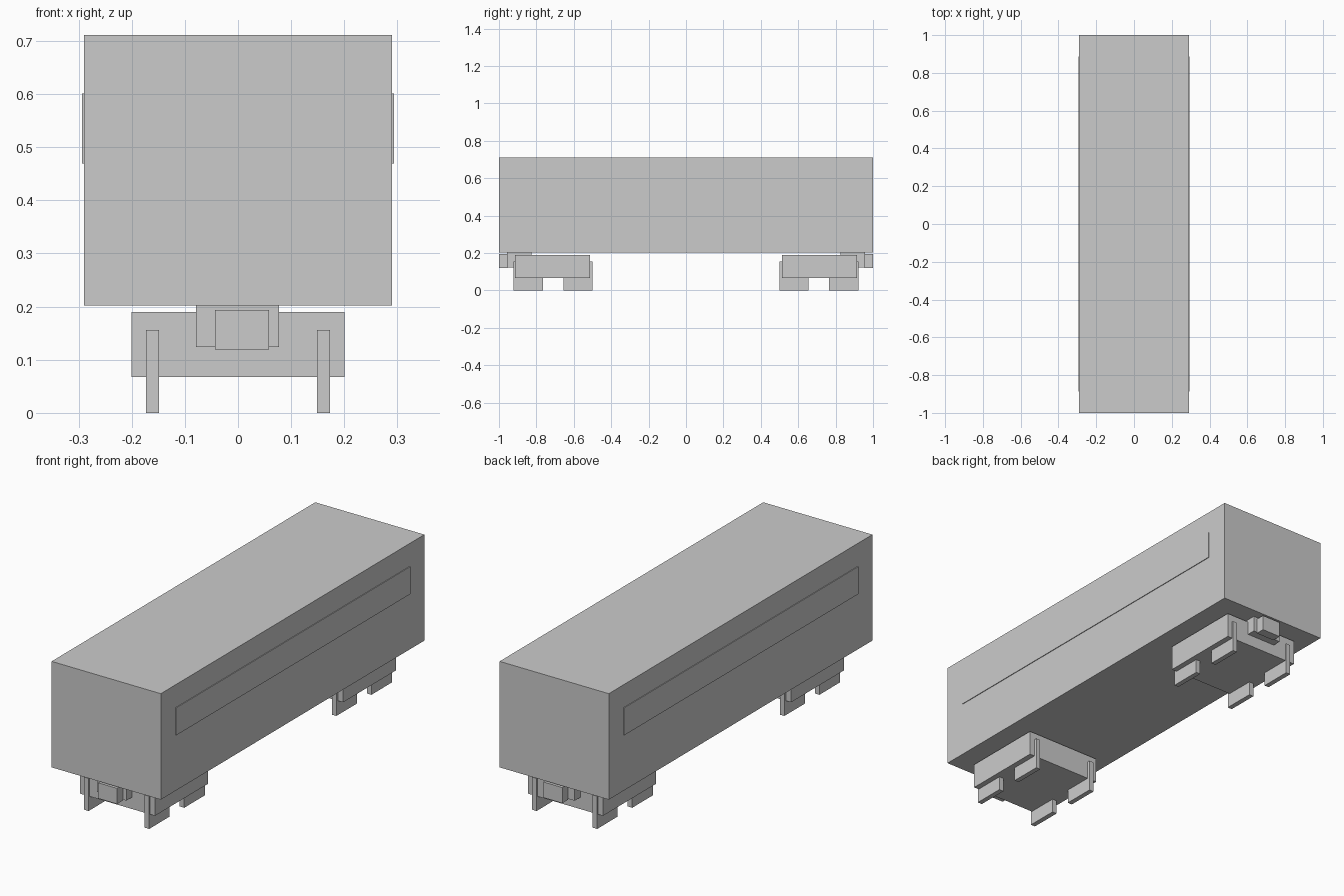
import bpy

if "Cube" in bpy.data.objects:
    bpy.data.objects.remove(bpy.data.objects["Cube"])


def box(name, x, y, z):
    """Axis-aligned box from (min, max) pairs."""
    bpy.ops.mesh.primitive_cube_add(size=1)
    o = bpy.context.object
    o.name = name
    o.location = [(a + b) / 2 for a, b in (x, y, z)]
    o.scale = [b - a for a, b in (x, y, z)]
    bpy.ops.object.transform_apply(location=True, rotation=False, scale=True)
    return o


def span(side, a, b):
    """Range a..b placed on the positive or negative side."""
    return tuple(sorted((side * a, side * b)))


# Car body
box("car_body", (-0.29, 0.29), (-1, 1), (0.202, 0.711))

# Long window strip on each side
for s, label in ((1, "right"), (-1, "left")):
    box(f"window_strip_{label}", span(s, 0.285, 0.2935), (-0.888, 0.888), (0.469, 0.601))

for e, end in ((-1, "front"), (1, "rear")):
    # Bogie frame
    box(f"bogie_{end}", (-0.2, 0.2), span(e, 0.512, 0.915), (0.068, 0.19))

    # Square wheels, two axles per bogie
    for axle, (y0, y1) in (("inner", (0.499, 0.655)), ("outer", (0.765, 0.921))):
        for s, label in ((1, "right"), (-1, "left")):
            box(f"wheel_{end}_{axle}_{label}", span(s, 0.149, 0.173),
                span(e, y0, y1), (0, 0.156))

    # Coupler mount and slightly offset coupler head
    box(f"coupler_mount_{end}", (-0.079, 0.077), span(e, 0.827, 0.957), (0.124, 0.202))
    box(f"coupler_head_{end}", (-0.043, 0.058), span(e, 0.955, 1.0), (0.119, 0.194))
